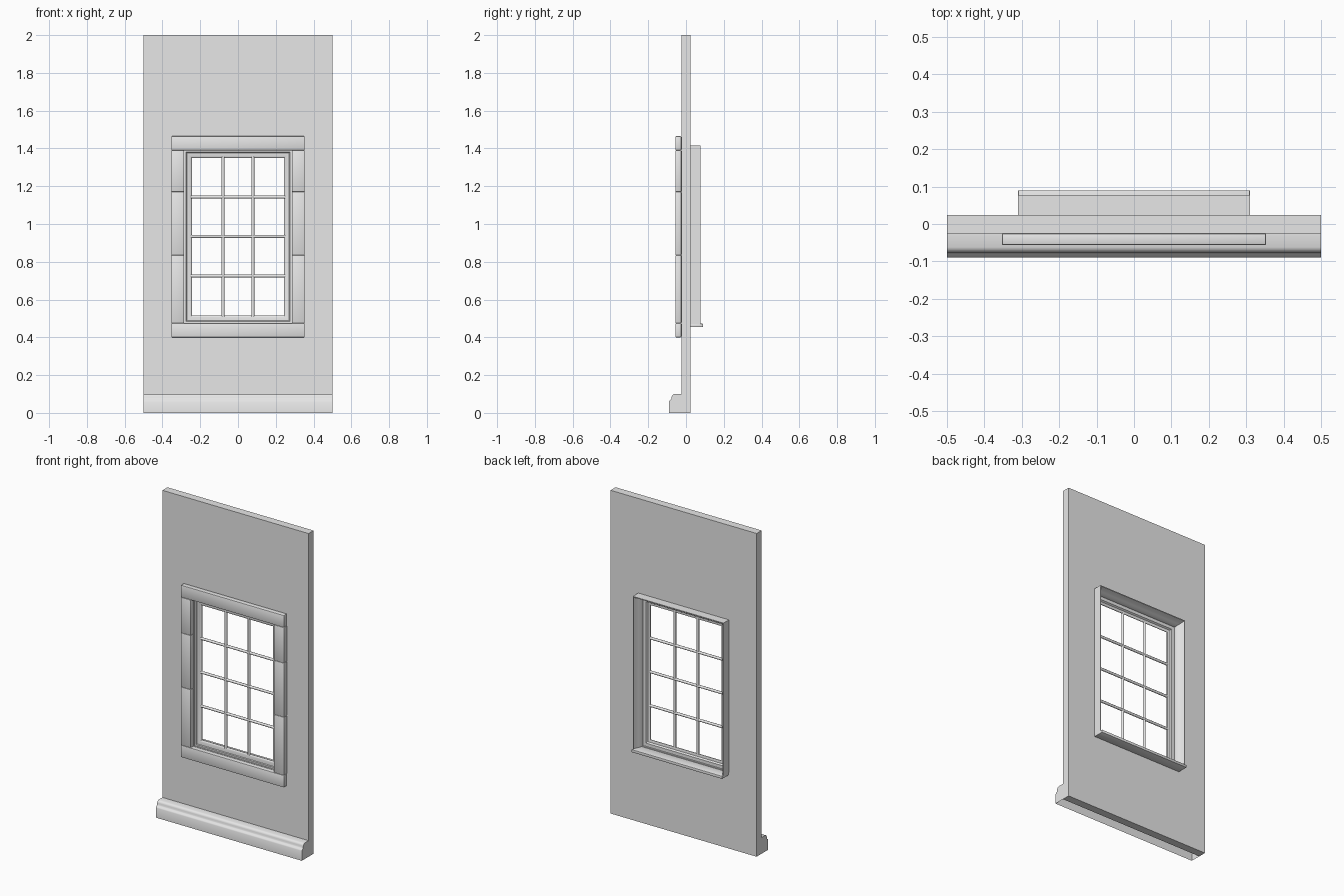
import bpy, bmesh, math
from mathutils import Matrix

cube = bpy.data.objects.get("Cube")
if cube:
    bpy.data.objects.remove(cube, do_unlink=True)

grey = bpy.data.materials.new("plain_grey")
grey.use_nodes = True
grey.diffuse_color = (0.8, 0.8, 0.8, 1)
grey.node_tree.nodes["Principled BSDF"].inputs["Base Color"].default_value = (0.8, 0.8, 0.8, 1)


def finish(name, bm, smooth=True):
    bmesh.ops.recalc_face_normals(bm, faces=bm.faces)
    mesh = bpy.data.meshes.new(name)
    bm.to_mesh(mesh)
    bm.free()
    mesh.materials.append(grey)
    obj = bpy.data.objects.new(name, mesh)
    bpy.context.collection.objects.link(obj)
    if smooth:
        bpy.ops.object.select_all(action='DESELECT')
        obj.select_set(True)
        bpy.context.view_layer.objects.active = obj
        bpy.ops.object.shade_smooth_by_angle(angle=math.radians(35))
    return obj


def box(name, x0, x1, y0, y1, z0, z1, bevel=0):
    bm = bmesh.new()
    size = Matrix.Diagonal((x1 - x0, y1 - y0, z1 - z0, 1))
    centre = Matrix.Translation(((x0 + x1) / 2, (y0 + y1) / 2, (z0 + z1) / 2))
    bmesh.ops.create_cube(bm, size=1, matrix=centre @ size)
    if bevel:
        bmesh.ops.bevel(bm, geom=bm.edges[:], offset=bevel, segments=2,
                        profile=0.5, affect='EDGES')
    return finish(name, bm, bool(bevel))


def frame(name, profile, half_w, z0, z1, closed):
    """Sweep an (inset, y) profile around a rectangle; open frames stand on z0."""
    bm = bmesh.new()
    rings = []
    for sx, top in ((-1, False), (-1, True), (1, True), (1, False)):
        ring = []
        for inset, y in profile:
            z = z1 - inset if top else z0 + (inset if closed else 0)
            ring.append(bm.verts.new((sx * (half_w - inset), y, z)))
        rings.append(ring)
    n = len(profile)
    for i in range(4 if closed else 3):
        a, b = rings[i], rings[(i + 1) % 4]
        for j in range(n):
            k = (j + 1) % n
            bm.faces.new((a[j], a[k], b[k], b[j]))
    if not closed:
        bm.faces.new(rings[0])
        bm.faces.new(rings[3])
    return finish(name, bm)


def bar(name, centre, length, axis):
    bm = bmesh.new()
    bmesh.ops.create_cone(bm, cap_ends=True, segments=12, radius1=0.008,
                          radius2=0.008, depth=length)
    if axis == 'X':
        bm.transform(Matrix.Rotation(math.pi / 2, 4, 'Y'))
    bm.transform(Matrix.Translation(centre))
    return finish(name, bm)


# Opening size and wall faces
W, Z0, Z1 = 0.285, 0.475, 1.39
FRONT, BACK = -0.025, 0.024

# Wall panel, cut through for the window
wall = box("wall", -0.5, 0.5, FRONT, BACK, 0, 2)
cutter = box("window_cutter", -W, W, -0.2, 0.2, Z0, Z1)
cutter.hide_render = True
cut = wall.modifiers.new("window_opening", 'BOOLEAN')
cut.object = cutter
cut.solver = 'EXACT'
bpy.ops.object.select_all(action='DESELECT')
wall.select_set(True)
bpy.context.view_layer.objects.active = wall
bpy.ops.object.modifier_apply(modifier=cut.name)
bpy.data.objects.remove(cutter, do_unlink=True)

# Stone surround: lintel, sill and three blocks in each jamb
box("stone_lintel", -0.353, 0.353, -0.056, FRONT, Z1, 1.465, 0.004)
box("stone_sill", -0.353, 0.353, -0.056, FRONT, 0.4, Z0, 0.004)
joints = (Z0, 0.835, 1.17, Z1)
for side, x0, x1 in (("right", -0.353, -W), ("left", W, 0.353)):
    for i in range(3):
        box(f"{side}_jamb_stone_{i + 1}", x0, x1, -0.056, FRONT,
            joints[i], joints[i + 1], 0.003)

# Moulded skirting: shell with end caps, open underneath and behind
skirting = [(FRONT, 0), (-0.09, 0), (-0.09, 0.06), (-0.087, 0.066), (-0.08, 0.071),
            (-0.077, 0.076), (-0.076, 0.085), (-0.074, 0.092), (-0.069, 0.097),
            (-0.062, 0.1), (FRONT, 0.1)]
bm = bmesh.new()
ends = [[bm.verts.new((x, y, z)) for y, z in skirting] for x in (-0.5, 0.5)]
for j in range(1, len(skirting) - 1):
    bm.faces.new((ends[0][j], ends[0][j + 1], ends[1][j + 1], ends[1][j]))
for end in ends:
    bm.faces.new(end)
finish("skirting", bm)

# Inner casing with a curved splay, standing on a projecting board
casing = [(0, BACK), (0, 0.077), (0.005, 0.077), (0.008, 0.068), (0.012, 0.056),
          (0.017, 0.045), (0.022, 0.035), (0.025, BACK)]
frame("inner_casing", casing, 0.31, 0.47, 1.415, False)
box("inner_sill", -0.31, 0.31, BACK, 0.09, 0.455, 0.472, 0.002)

# Sash with moulded edges
sash = [(0, 0.014), (0, -0.018), (0.01, -0.018), (0.014, -0.014), (0.022, -0.013),
        (0.032, -0.011), (0.038, -0.008), (0.041, -0.004), (0.041, 0),
        (0.034, 0.003), (0.026, 0.004), (0.02, 0.014)]
frame("sash", sash, W, Z0, Z1, True)

# Glazing bars
for i, x in enumerate((-0.079, 0.079)):
    bar(f"upright_bar_{i + 1}", (x, -0.004, 0.935), 0.85, 'Z')
for i, z in enumerate((0.725, 0.934, 1.143)):
    bar(f"cross_bar_{i + 1}", (0, -0.004, z), 0.5, 'X')
